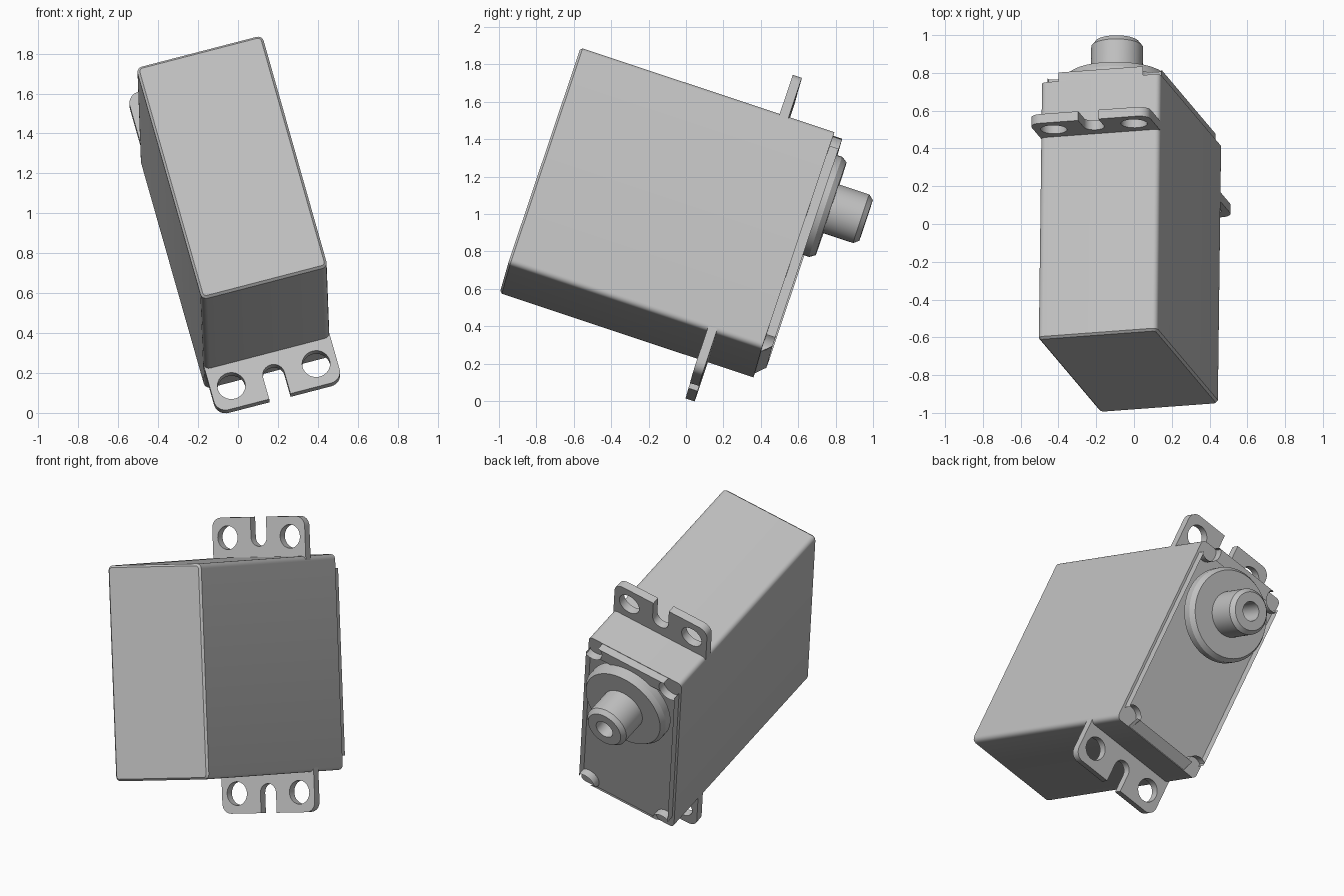
import bpy, bmesh
from math import pi, cos, sin, sqrt
from mathutils import Matrix, Vector

cube = bpy.data.objects.get("Cube")
if cube:
    bpy.data.objects.remove(cube, do_unlink=True)

# Main sizes: half width, half length, body height along the shaft axis
HW, HL, BODY_TOP = 0.327, 0.634, 1.43
COVER_TOP, SHAFT_Y = 1.48, 0.307

# Tilted frame of the whole part: x across, y along the length, z along the shaft
up = Vector((0.012, 0.949, -0.3155)).normalized()
along = Vector((-0.26, 0.3076, 0.915))
along = (along - up * along.dot(up)).normalized()
across = along.cross(up)
FRAME = Matrix.Translation((-0.03, -0.78, 1.233)) @ Matrix((across, along, up)).transposed().to_4x4()

grey = bpy.data.materials.new("light_grey")
grey.use_nodes = True
grey.diffuse_color = (0.53, 0.53, 0.53, 1)
grey.node_tree.nodes["Principled BSDF"].inputs["Base Color"].default_value = (0.53, 0.53, 0.53, 1)


def finish(name, bm):
    """Turn a bmesh into a placed, shaded object."""
    bmesh.ops.remove_doubles(bm, verts=bm.verts, dist=1e-5)
    bmesh.ops.recalc_face_normals(bm, faces=bm.faces)
    mesh = bpy.data.meshes.new(name)
    bm.to_mesh(mesh)
    bm.free()
    mesh.materials.append(grey)
    obj = bpy.data.objects.new(name, mesh)
    bpy.context.collection.objects.link(obj)
    obj.matrix_world = FRAME
    bpy.ops.object.select_all(action="DESELECT")
    obj.select_set(True)
    bpy.context.view_layer.objects.active = obj
    bpy.ops.object.shade_smooth_by_angle(angle=pi / 6)
    return obj


def arc(cx, cy, r, start, end, steps=12):
    angles = [start + (end - start) * i / steps for i in range(steps + 1)]
    return [(cx + r * cos(t), cy + r * sin(t)) for t in angles]


def plate(loops, z0, z1):
    """Extrude filled outlines (inner loops become holes) from z0 to z1."""
    curve = bpy.data.curves.new("outline", "CURVE")
    curve.dimensions = "2D"
    curve.fill_mode = "BOTH"
    curve.extrude = (z1 - z0) / 2
    for loop in loops:
        spline = curve.splines.new("POLY")
        spline.points.add(len(loop) - 1)
        for point, (x, y) in zip(spline.points, loop):
            point.co = (x, y, 0, 1)
        spline.use_cyclic_u = True
    temp = bpy.data.objects.new("outline", curve)
    bpy.context.collection.objects.link(temp)
    bpy.context.view_layer.update()
    mesh = bpy.data.meshes.new_from_object(temp.evaluated_get(bpy.context.evaluated_depsgraph_get()))
    bm = bmesh.new()
    bm.from_mesh(mesh)
    bpy.data.objects.remove(temp, do_unlink=True)
    bpy.data.curves.remove(curve)
    bpy.data.meshes.remove(mesh)
    bmesh.ops.translate(bm, verts=bm.verts, vec=(0, 0, (z0 + z1) / 2))
    return bm


# Body: box with rounded long edges and a fine chamfer round the base
bm = bmesh.new()
bmesh.ops.create_cube(bm, size=1)
bmesh.ops.scale(bm, verts=bm.verts, vec=(HW * 2, HL * 2, BODY_TOP))
bmesh.ops.translate(bm, verts=bm.verts, vec=(0, 0, BODY_TOP / 2))
long_edges = [e for e in bm.edges if abs(e.verts[0].co.z - e.verts[1].co.z) > 1]
bmesh.ops.bevel(bm, geom=long_edges, offset=0.03, segments=5, profile=0.5, affect="EDGES")
base_edges = [e for e in bm.edges if all(v.co.z < 0.001 for v in e.verts)]
bmesh.ops.bevel(bm, geom=base_edges, offset=0.012, segments=1, affect="EDGES")
finish("body", bm)

# Cover: thin slab with a round screw notch in each corner, one end sloped
cw, cl, notch_r, inset = HW - 0.015, HL - 0.003, 0.07, 0.04
reach = sqrt(notch_r ** 2 - inset ** 2)
tilt = math_angle = Vector((reach, -inset)).angle(Vector((1, 0)))
quarter = arc(cw - inset, cl - inset, notch_r, -tilt, -1.5 * pi + tilt, 20)
quarter = [(min(x, cw), min(y, cl)) for x, y in quarter]
outline = []
for sx, sy in ((1, 1), (-1, 1), (-1, -1), (1, -1)):
    corner = [(x * sx, y * sy) for x, y in quarter]
    outline += corner if sx * sy > 0 else corner[::-1]
bm = plate([outline], BODY_TOP - 0.002, COVER_TOP)
for v in bm.verts:
    if v.co.z > BODY_TOP + 0.01:
        v.co.y = max(v.co.y, -HL + 0.055)
finish("cover", bm)

# Mounting tabs: two round holes and an open slot, mirrored to both ends
TIP, HOLE_Y, HOLE_X, SLOT_R, CORNER = 0.87, 0.752, 0.22, 0.055, 0.06
tab_w = HW - 0.001
tab = [(-tab_w, HL - 0.03), (tab_w, HL - 0.03)]
tab += arc(tab_w - CORNER, TIP - CORNER, CORNER, 0, pi / 2, 8)
tab += [(SLOT_R, TIP)] + arc(0, HOLE_Y, SLOT_R, 0, -pi, 16) + [(-SLOT_R, TIP)]
tab += arc(CORNER - tab_w, TIP - CORNER, CORNER, pi / 2, pi, 8)
holes = [arc(s * HOLE_X, HOLE_Y, 0.07, 0, 2 * pi, 32)[:-1] for s in (-1, 1)]
for name, side in (("upper_tab", 1), ("lower_tab", -1)):
    loops = [[(x, y * side) for x, y in loop] for loop in [tab] + holes]
    finish(name, plate(loops, 1.122, 1.173))

# Output shaft: collar disc, chamfered post and bored centre, turned on its axis
profile = [(0, 1.46), (0.282, 1.46), (0.282, 1.51), (0.262, 1.54), (0.137, 1.54), (0.137, 1.71),
           (0.115, 1.737), (0.058, 1.737), (0.058, 1.55), (0, 1.55)]
bm = bmesh.new()
verts = [bm.verts.new((r, SHAFT_Y, z)) for r, z in profile]
edges = [bm.edges.new(pair) for pair in zip(verts, verts[1:])]
bmesh.ops.spin(bm, geom=verts + edges, cent=(0, SHAFT_Y, 0), axis=(0, 0, 1), angle=2 * pi, steps=64)
finish("output_shaft", bm)
